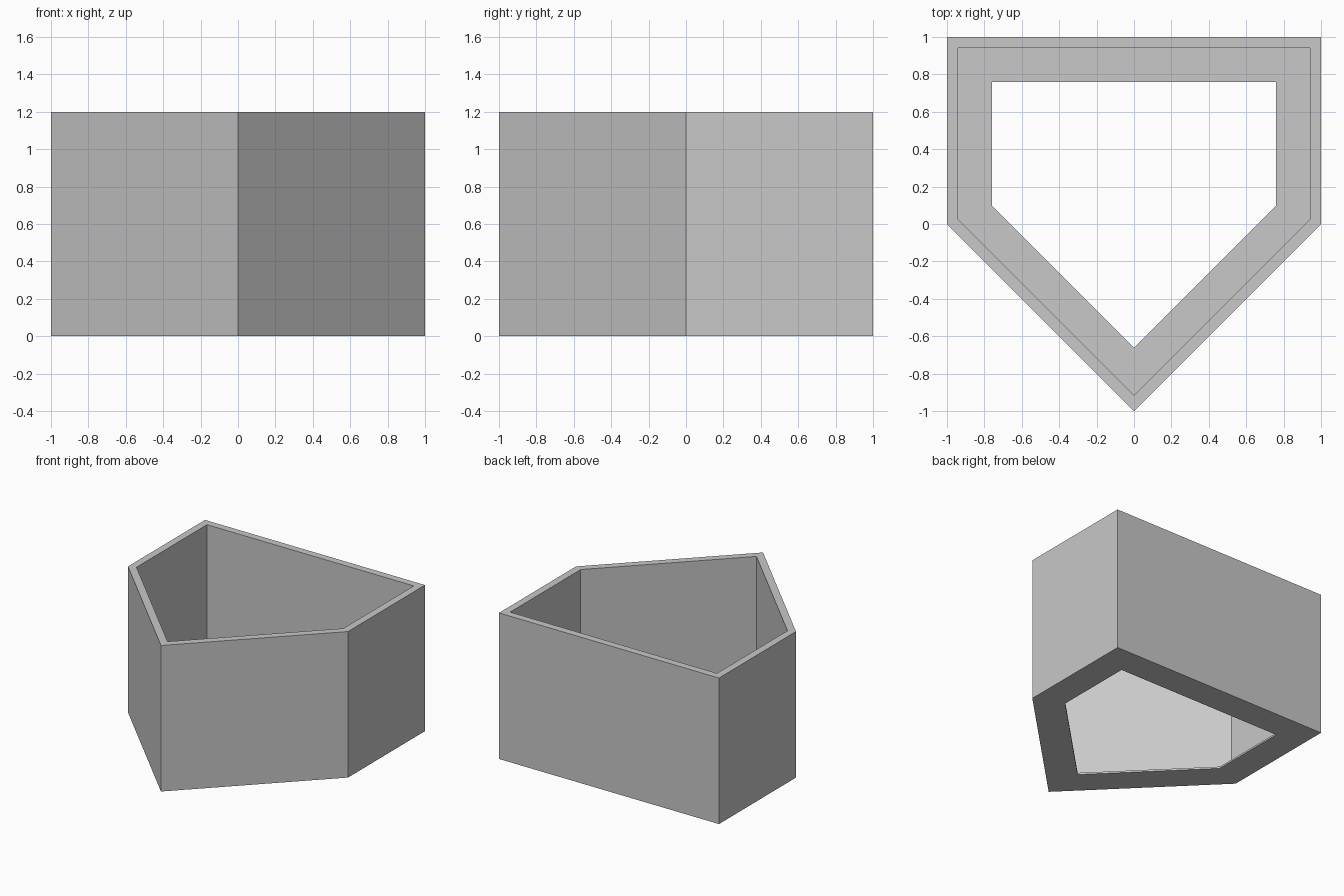
import bpy
import bmesh
import math

if "Cube" in bpy.data.objects:
    bpy.data.objects.remove(bpy.data.objects["Cube"])

WALL = 0.06      # wall thickness
LIP = 0.24       # width of the bottom rim
LIP_H = 0.015    # thickness of the bottom rim
HEIGHT = 1.2

grey = bpy.data.materials.new("light grey")
grey.diffuse_color = (0.58, 0.58, 0.58, 1)
grey.use_nodes = True
grey.node_tree.nodes["Principled BSDF"].inputs["Base Color"].default_value = grey.diffuse_color


def outline(d):
    """Five-sided plate outline, moved inward by d."""
    s = 1 - d
    k = d * (math.sqrt(2) - 1)
    tip = -1 + d * math.sqrt(2)
    return [(0, tip), (s, k), (s, s), (-s, s), (-s, k)]


# Cross-section of the shell as (inset, height), going round once
section = [(0, 0), (0, HEIGHT), (WALL, HEIGHT), (WALL, LIP_H), (LIP, LIP_H), (LIP, 0)]

# Sweep the section around the five-sided outline
bm = bmesh.new()
rings = [[bm.verts.new((x, y, z)) for x, y in outline(d)] for d, z in section]
for i, ring in enumerate(rings):
    nxt = rings[(i + 1) % len(rings)]
    for j in range(5):
        k = (j + 1) % 5
        bm.faces.new((ring[j], ring[k], nxt[k], nxt[j]))
bmesh.ops.recalc_face_normals(bm, faces=bm.faces)

mesh = bpy.data.meshes.new("five_sided_shell")
bm.to_mesh(mesh)
bm.free()
mesh.materials.append(grey)
shell = bpy.data.objects.new("five_sided_shell", mesh)
bpy.context.collection.objects.link(shell)
